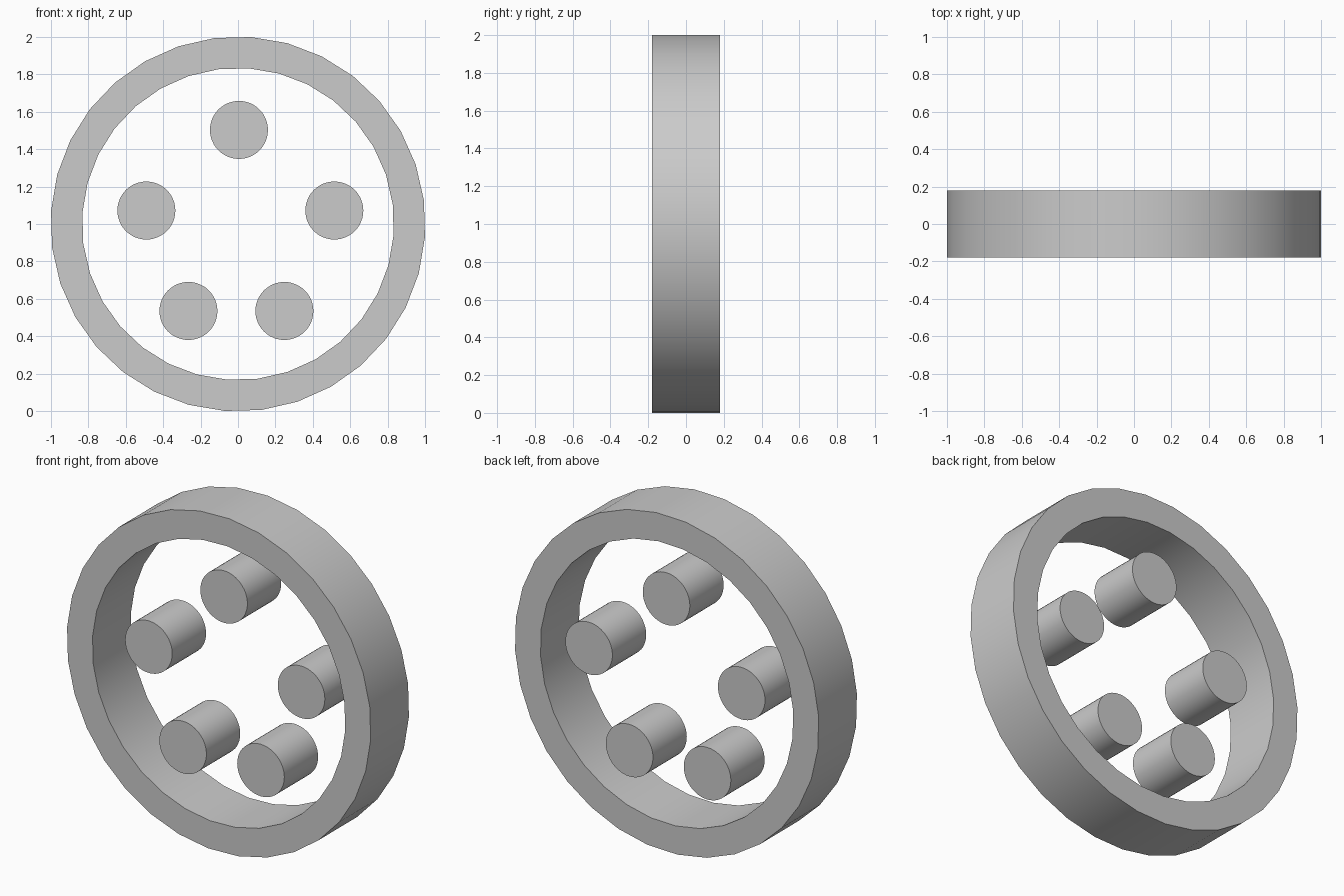
import bpy
import bmesh
import math
from mathutils import Matrix, Vector

cube = bpy.data.objects.get("Cube")
if cube:
    bpy.data.objects.remove(cube, do_unlink=True)

# Single plain grey material
grey = bpy.data.materials.new("plain_grey")
grey.use_nodes = True
colour = (0.6, 0.6, 0.6, 1)
grey.diffuse_color = colour
grey.node_tree.nodes["Principled BSDF"].inputs["Base Color"].default_value = colour


def add_part(name, bm):
    bmesh.ops.recalc_face_normals(bm, faces=bm.faces)
    mesh = bpy.data.meshes.new(name)
    bm.to_mesh(mesh)
    bm.free()
    mesh.materials.append(grey)
    obj = bpy.data.objects.new(name, mesh)
    bpy.context.collection.objects.link(obj)
    bpy.ops.object.select_all(action='DESELECT')
    obj.select_set(True)
    bpy.context.view_layer.objects.active = obj
    bpy.ops.object.shade_smooth_by_angle(angle=math.radians(30))
    return obj


# Outer ring: a rectangular section swept round 32 sides
OUTER, INNER, HALF_DEPTH, SIDES = 1.002, 0.834, 0.18, 32
section = [(OUTER, -HALF_DEPTH), (OUTER, HALF_DEPTH),
           (INNER, HALF_DEPTH), (INNER, -HALF_DEPTH)]
bm = bmesh.new()
loops = []
for i in range(SIDES):
    a = math.radians(4) + math.tau * i / SIDES
    loops.append([bm.verts.new((r * math.sin(a), y, 1 + r * math.cos(a)))
                  for r, y in section])
for i, here in enumerate(loops):
    there = loops[(i + 1) % SIDES]
    for j in range(4):
        k = (j + 1) % 4
        bm.faces.new((here[j], here[k], there[k], there[j]))
add_part("outer_ring", bm)

# Five loose pins inside the ring, flush with its back and short of its front
PIN_RADIUS, PIN_FRONT, PIN_BACK = 0.155, -0.14, 0.178
pins = {
    "top_pin": (0.005, 1.503),
    "upper_right_pin": (-0.49, 1.072),
    "upper_left_pin": (0.515, 1.072),
    "lower_right_pin": (-0.265, 0.535),
    "lower_left_pin": (0.248, 0.535),
}
for name, (x, z) in pins.items():
    bm = bmesh.new()
    centre = Vector((x, (PIN_FRONT + PIN_BACK) / 2, z))
    bmesh.ops.create_cone(
        bm, cap_ends=True, segments=48, radius1=PIN_RADIUS, radius2=PIN_RADIUS,
        depth=PIN_BACK - PIN_FRONT,
        matrix=Matrix.Translation(centre) @ Matrix.Rotation(math.pi / 2, 4, 'X'))
    add_part(name, bm)
